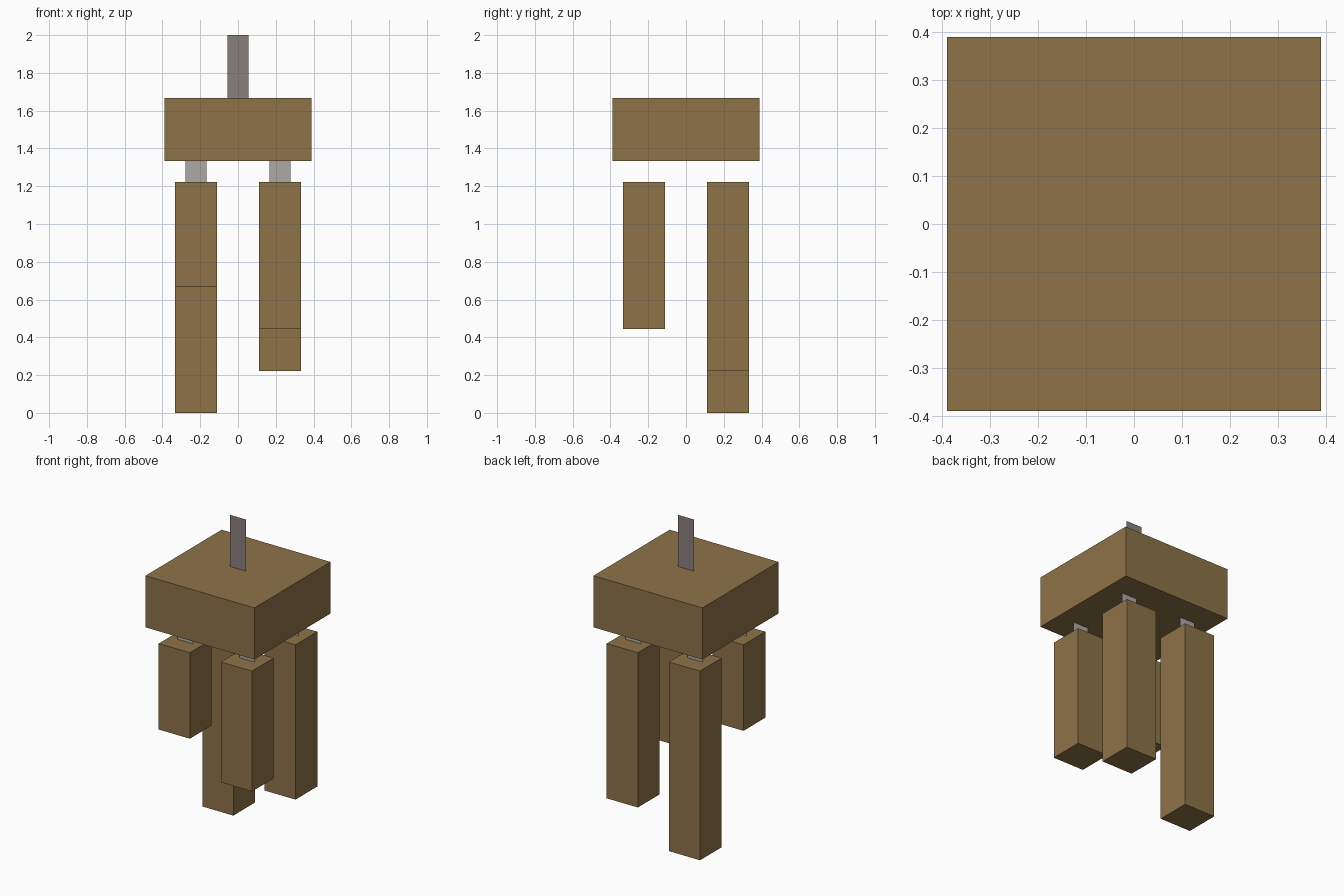
import bpy

if "Cube" in bpy.data.objects:
    bpy.data.objects.remove(bpy.data.objects["Cube"])

U = 1 / 9  # one grid unit of the blocky design


def material(name, rgb):
    m = bpy.data.materials.new(name)
    m.diffuse_color = (*rgb, 1)
    m.use_nodes = True
    m.node_tree.nodes["Principled BSDF"].inputs["Base Color"].default_value = m.diffuse_color
    return m


wood = material("brown_wood", (0.27, 0.17, 0.065))
dark_grey = material("dark_grey_cord", (0.254, 0.216, 0.202))
light_grey = material("light_grey_cord", (0.423, 0.392, 0.392))


def add_mesh(name, verts, faces, mat):
    mesh = bpy.data.meshes.new(name)
    mesh.from_pydata([tuple(c * U for c in v) for v in verts], [], faces)
    mesh.materials.append(mat)
    obj = bpy.data.objects.new(name, mesh)
    bpy.context.collection.objects.link(obj)


def box(name, x, y, half, z0, z1, mat):
    corners = [(-half, -half), (half, -half), (half, half), (-half, half)]
    verts = [(x + a, y + b, z) for z in (z0, z1) for a, b in corners]
    sides = [(i, (i + 1) % 4, (i + 1) % 4 + 4, i + 4) for i in range(4)]
    add_mesh(name, verts, [(3, 2, 1, 0), (4, 5, 6, 7)] + sides, mat)


def cord(name, x, y, z0, z1, mat):
    # flat strip facing the front
    verts = [(x - .5, y, z0), (x + .5, y, z0), (x + .5, y, z1), (x - .5, y, z1)]
    add_mesh(name, verts, [(0, 1, 2, 3)], mat)


# Top block and its hanging strip
box("top_block", 0, 0, 3.5, 12, 15, wood)
cord("hanging_cord", 0, 0, 15, 18, dark_grey)

# Four chimes of different lengths, each on a short strip
chimes = {"front_left": (-2, -2, 6), "front_right": (2, -2, 4),
          "back_left": (-2, 2, 0), "back_right": (2, 2, 2)}
for place, (x, y, bottom) in chimes.items():
    box(place + "_chime", x, y, 1, bottom, 11, wood)
    cord(place + "_cord", x, y, 11, 12, light_grey)
